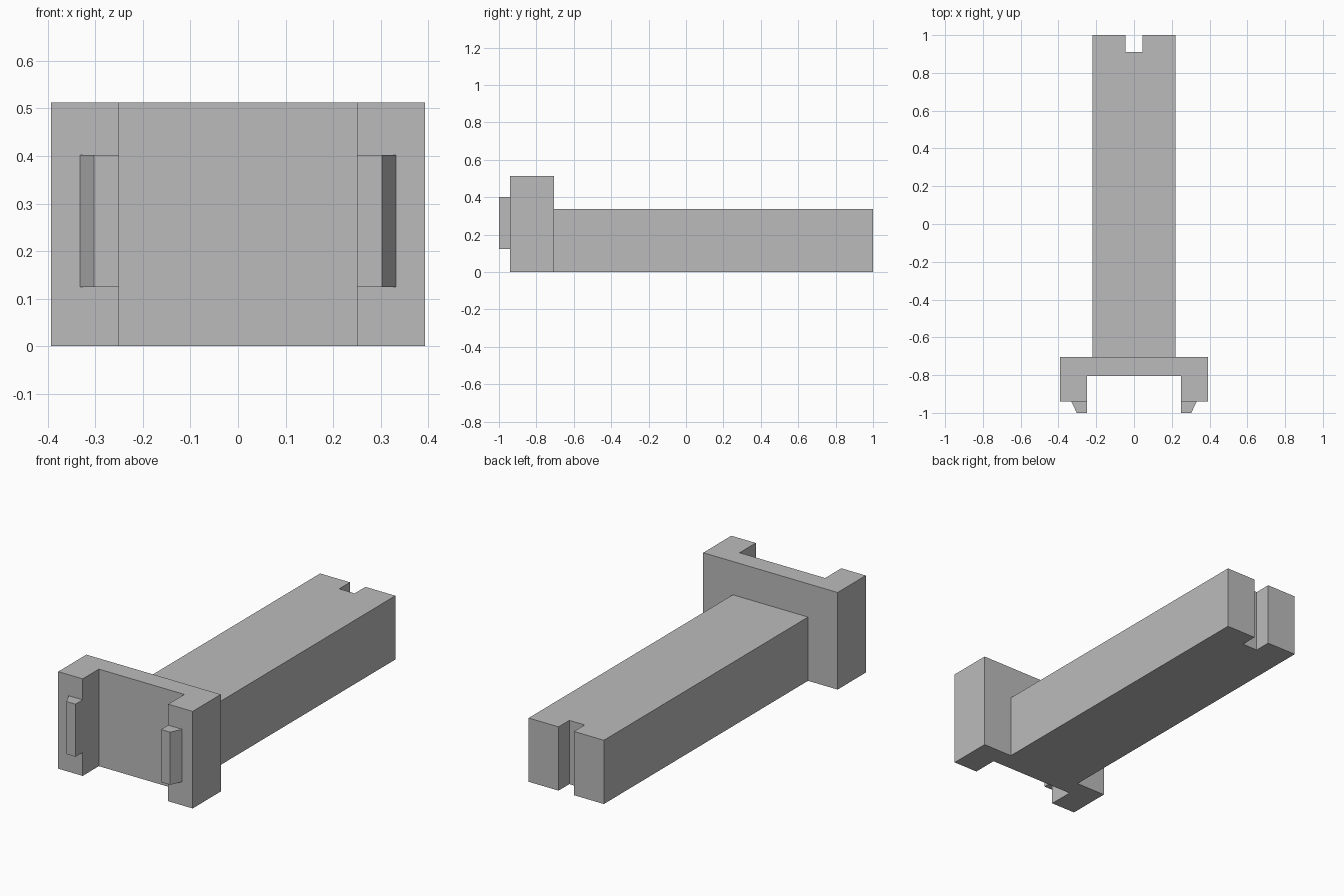
import bpy
import bmesh

default = bpy.data.objects.get("Cube")
if default:
    bpy.data.objects.remove(default, do_unlink=True)

grey = bpy.data.materials.new("mid_grey")
grey.use_nodes = True
grey.diffuse_color = (0.5, 0.5, 0.5, 1)
grey.node_tree.nodes["Principled BSDF"].inputs["Base Color"].default_value = grey.diffuse_color


def extrude_plan(name, outline, bottom, top):
    """Raise a plan outline into a flat-sided solid."""
    bm = bmesh.new()
    base = bm.faces.new([bm.verts.new((x, y, bottom)) for x, y in outline])
    result = bmesh.ops.extrude_face_region(bm, geom=[base], use_keep_orig=True)
    raised = [v for v in result["geom"] if isinstance(v, bmesh.types.BMVert)]
    bmesh.ops.translate(bm, verts=raised, vec=(0, 0, top - bottom))
    bmesh.ops.recalc_face_normals(bm, faces=bm.faces)
    mesh = bpy.data.meshes.new(name)
    bm.to_mesh(mesh)
    bm.free()
    mesh.materials.append(grey)
    obj = bpy.data.objects.new(name, mesh)
    bpy.context.collection.objects.link(obj)
    return obj


def mirrored(half):
    """Close a right-half outline with its reflection across x = 0."""
    return half + [(-x, y) for x, y in reversed(half)]


# Long shaft with a square notch in its back end
shaft = [(0.22, -0.705), (0.22, 1.0), (0.045, 1.0), (0.045, 0.91)]
extrude_plan("shaft", mirrored(shaft), 0, 0.337)

# U-shaped head, open to the front
head = [(0.25, -0.805), (0.25, -0.94), (0.393, -0.94), (0.393, -0.705)]
extrude_plan("head", mirrored(head), 0, 0.513)

# Tapered lug on the front of each head arm
lug = [(0.25, -0.94), (0.25, -1.0), (0.303, -1.0), (0.332, -0.94)]
for side, name in ((1, "left_lug"), (-1, "right_lug")):
    extrude_plan(name, [(side * x, y) for x, y in lug], 0.124, 0.402)
